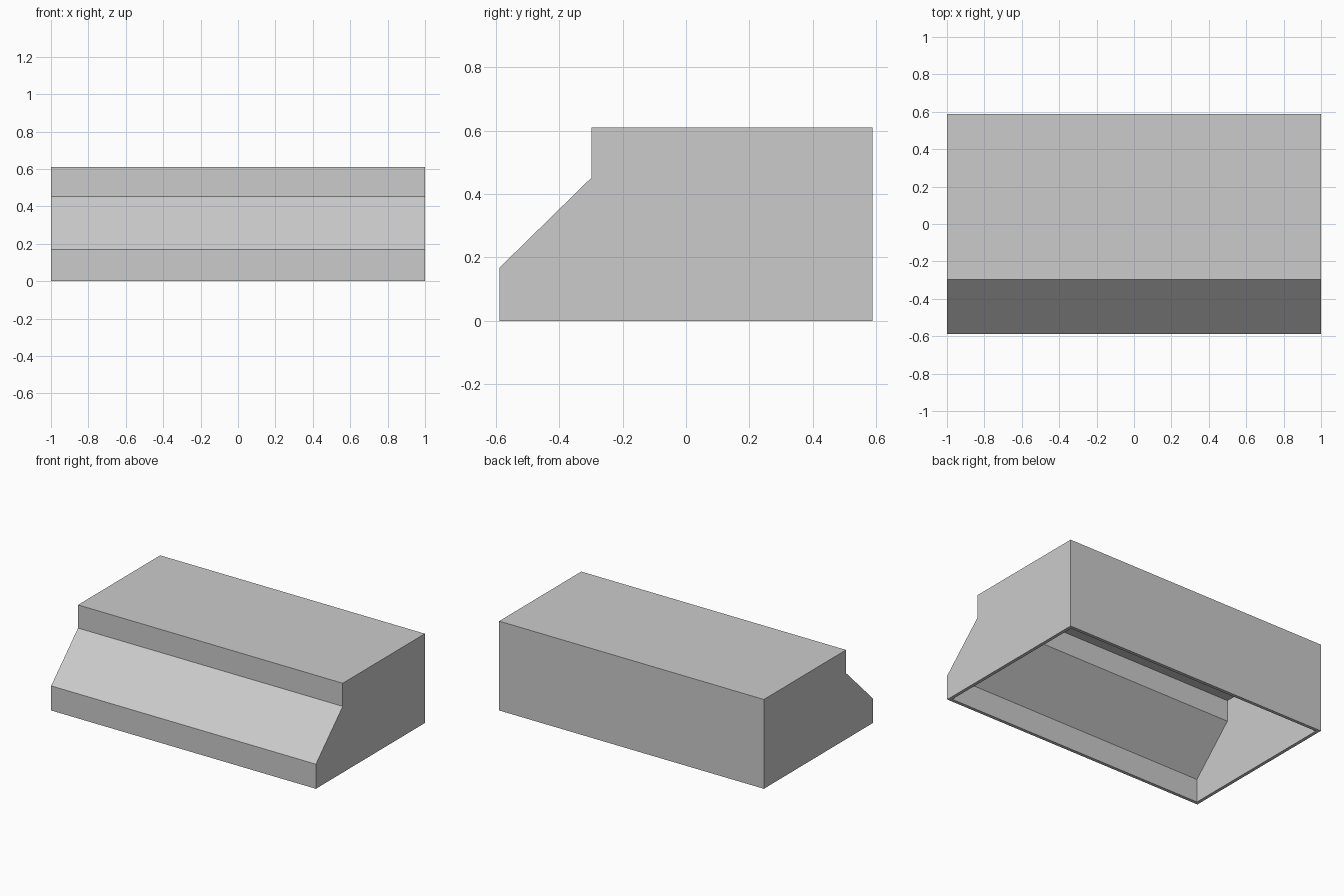
import bpy
import bmesh

if "Cube" in bpy.data.objects:
    bpy.data.objects.remove(bpy.data.objects["Cube"])

WALL = 0.022          # wall thickness
HALF_LENGTH = 1.0

grey = bpy.data.materials.new("light grey")
grey.diffuse_color = (0.6, 0.6, 0.6, 1)
grey.use_nodes = True
grey.node_tree.nodes["Principled BSDF"].inputs["Base Color"].default_value = grey.diffuse_color


def side_profile(t):
    """Side outline (y, z), from front foot to back foot, inset by t."""
    return [(-0.588 + t, 0), (-0.588 + t, 0.168 - 0.42 * t),
            (-0.298 + t, 0.452 - 0.42 * t), (-0.298 + t, 0.61 - t),
            (0.588 - t, 0.61 - t), (0.588 - t, 0)]


def add_skin(bm, t):
    """Add a bottomless extruded skin and return its two end loops."""
    x = HALF_LENGTH - t
    left, right = ([bm.verts.new((s * x, y, z)) for y, z in side_profile(t)]
                   for s in (-1, 1))
    for i in range(len(left) - 1):
        bm.faces.new((left[i], left[i + 1], right[i + 1], right[i]))
    bm.faces.new(left)
    bm.faces.new(right)
    return left, right


# Hollow cover: outer skin, inner skin and the rim joining them underneath
bm = bmesh.new()
feet = []
for t in (0, WALL):
    left, right = add_skin(bm, t)
    feet.append([left[0], right[0], right[-1], left[-1]])
outer, inner = feet
for i in range(4):
    j = (i + 1) % 4
    bm.faces.new((outer[i], outer[j], inner[j], inner[i]))
bmesh.ops.recalc_face_normals(bm, faces=bm.faces)

mesh = bpy.data.meshes.new("hollow_cover")
bm.to_mesh(mesh)
bm.free()
mesh.materials.append(grey)
cover = bpy.data.objects.new("hollow_cover", mesh)
bpy.context.collection.objects.link(cover)
